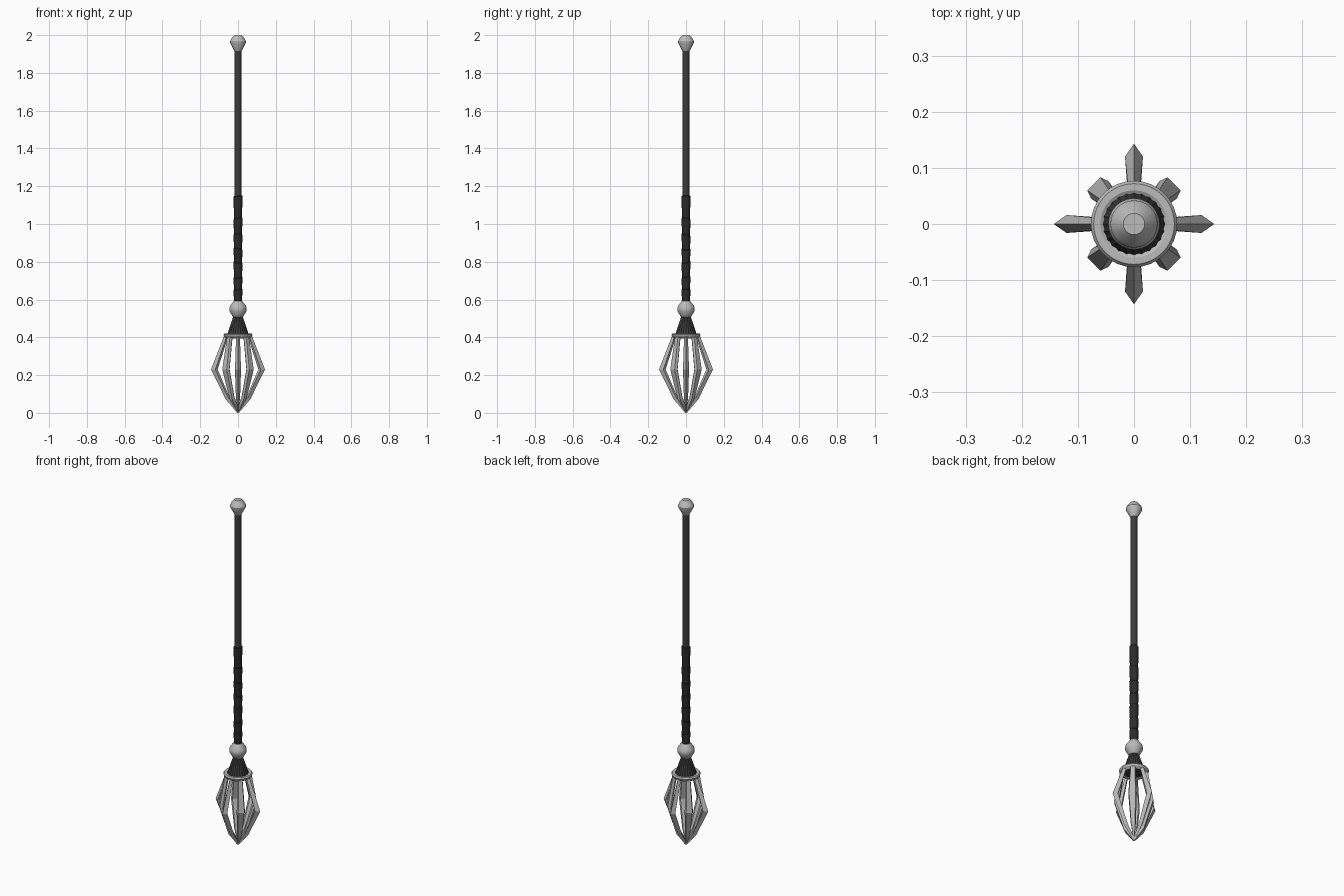
import bpy, bmesh, math
from mathutils import Vector, Matrix

if "Cube" in bpy.data.objects:
    bpy.data.objects.remove(bpy.data.objects["Cube"])


def material(name, v):
    m = bpy.data.materials.new(name)
    m.diffuse_color = (v, v, v, 1)
    m.use_nodes = True
    m.node_tree.nodes["Principled BSDF"].inputs["Base Color"].default_value = m.diffuse_color
    return m


STEEL = material("steel grey", 0.5)
SHAFT = material("dark shaft grey", 0.045)
LEATHER = material("black leather", 0.025)


def finish(name, bm, mat, smooth=None):
    bmesh.ops.recalc_face_normals(bm, faces=bm.faces)
    me = bpy.data.meshes.new(name)
    bm.to_mesh(me)
    bm.free()
    me.materials.append(mat)
    ob = bpy.data.objects.new(name, me)
    bpy.context.collection.objects.link(ob)
    if smooth:
        bpy.ops.object.select_all(action='DESELECT')
        ob.select_set(True)
        bpy.context.view_layer.objects.active = ob
        bpy.ops.object.shade_smooth_by_angle(angle=math.radians(smooth))
    return ob


def bridge(bm, loops, closed=False):
    n = len(loops[0])
    pairs = list(zip(loops, loops[1:]))
    if closed:
        pairs.append((loops[-1], loops[0]))
    for a, b in pairs:
        for i in range(n):
            j = (i + 1) % n
            bm.faces.new((a[i], a[j], b[j], b[i]))
    if not closed:
        bm.faces.new(loops[0])
        bm.faces.new(loops[-1])


def lathe(name, profile, mat, n=24, closed=False, flute=0.0, slant=0.0, turn=0.0, smooth=30):
    """Spin (radius, z) points; flute alternates radius, slant tilts the rings."""
    bm = bmesh.new()
    loops = []
    for r, z in profile:
        ring = []
        for i in range(n):
            a = 2 * math.pi * i / n
            rr = r - (flute if i % 2 else 0)
            ring.append(bm.verts.new((rr * math.cos(a), rr * math.sin(a),
                                      z + slant * math.cos(a - turn))))
        loops.append(ring)
    bridge(bm, loops, closed)
    return finish(name, bm, mat, smooth)


# Shaft and pommel
lathe("shaft", [(0.0185, 0.5), (0.0185, 1.93)], SHAFT, 16)
lathe("pommel", [(0.019, 1.915), (0.024, 1.925), (0.041, 1.958), (0.042, 1.968),
                 (0.036, 1.98), (0.019, 2.0)], STEEL)

# Leather grip: overlapping slanted wraps
edges = [0.59, 0.655, 0.72, 0.80, 0.87, 0.945, 1.03, 1.15]
for k, (z0, z1) in enumerate(zip(edges, edges[1:])):
    last = k == len(edges) - 2
    lathe("grip_wrap", [(0.0205, z0 - 0.004), (0.0215, z0 + 0.004), (0.0235, z1 - 0.012),
                        (0.0245, z1 - 0.004), (0.0205, z1)], LEATHER, 16,
          slant=0.002 if last or k == 0 else 0.006, turn=k * 1.1)

# Collar bead and socket cone
lathe("collar_bead", [(0.022, 0.503), (0.030, 0.512), (0.044, 0.537), (0.046, 0.55),
                      (0.043, 0.565), (0.028, 0.585), (0.024, 0.592)], STEEL)
lathe("socket_cone", [(0.056, 0.402), (0.055, 0.42), (0.026, 0.508)], SHAFT, 48, flute=0.002)

# Flange ring holding the ribs
lathe("flange_ring", [(0.050, 0.415), (0.060, 0.421), (0.072, 0.421), (0.077, 0.414),
                      (0.073, 0.404), (0.060, 0.394), (0.050, 0.396)], STEEL, 32, closed=True)


def rib(name, stations, section, angle):
    """Sweep a (radial fraction, side fraction) section along (r_in, r_out, half width, z_in, z_out)."""
    bm = bmesh.new()
    rot = Matrix.Rotation(angle, 3, 'Z')
    loops = []
    for r0, r1, w, z0, z1 in stations:
        loops.append([bm.verts.new(rot @ Vector((r0 + (r1 - r0) * f, w * s, z0 + (z1 - z0) * f)))
                      for f, s in section])
    bridge(bm, loops)
    finish(name, bm, STEEL)


# Long pointed blades on the axes, shorter blunt ribs on the diagonals
blade_path = [(0.052, 0.072, 0.010, 0.405, 0.412), (0.108, 0.143, 0.016, 0.23, 0.23),
              (0.045, 0.064, 0.011, 0.085, 0.07), (0.0, 0.004, 0.003, 0.028, 0.0)]
rib_path = [(0.050, 0.070, 0.014, 0.405, 0.410), (0.078, 0.101, 0.022, 0.23, 0.23),
            (0.036, 0.052, 0.013, 0.085, 0.07), (0.0, 0.004, 0.003, 0.028, 0.003)]
diamond = [(0, 0), (0.35, 1), (1, 0), (0.35, -1)]
blunt = [(0, 0.7), (0.35, 1), (1, 0.75), (1, -0.75), (0.35, -1), (0, -0.7)]
for k in range(4):
    a = k * math.pi / 2
    rib("long_blade", blade_path, diamond, a)
    rib("short_rib", rib_path, blunt, a + math.pi / 4)
